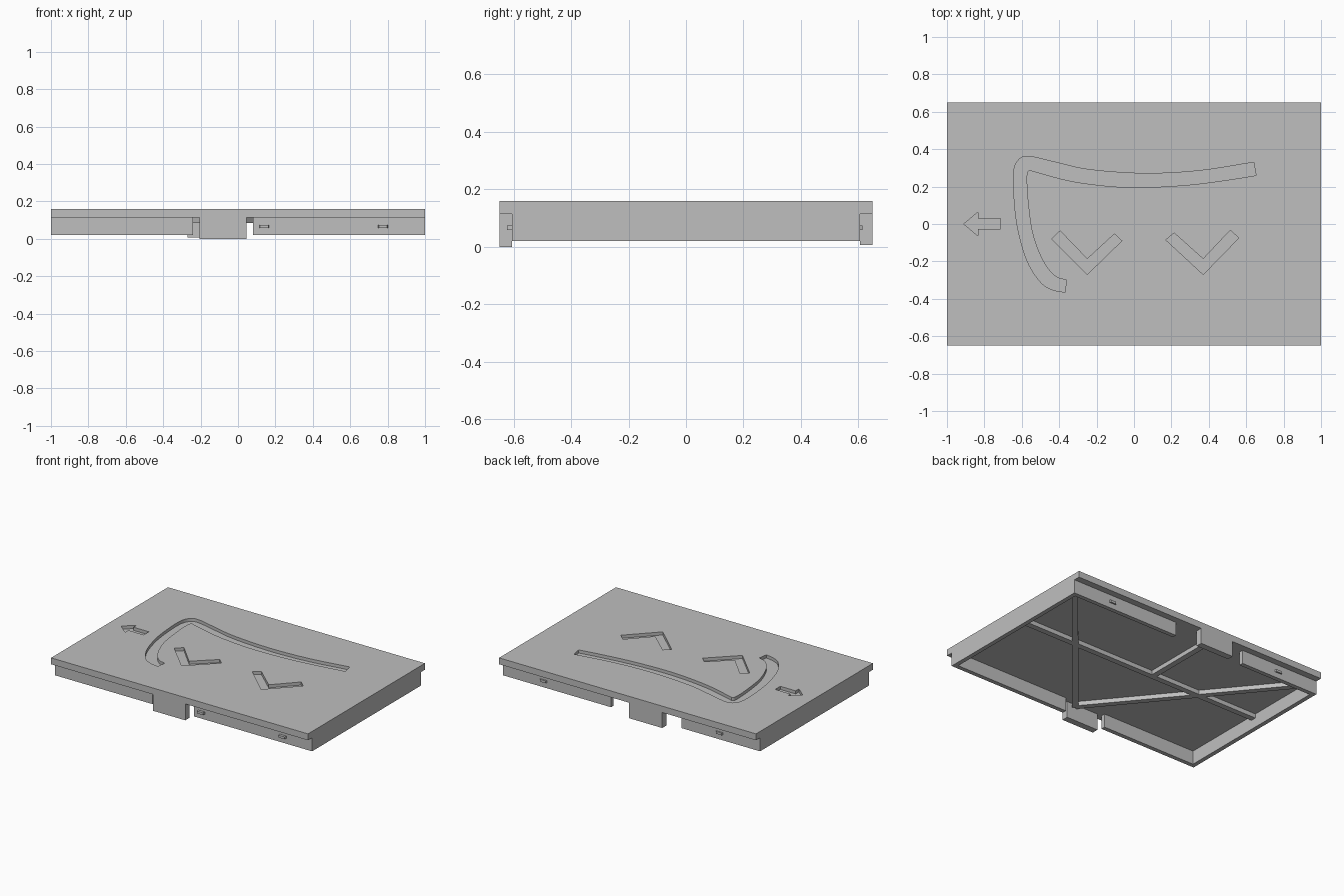
import bpy, bmesh, math
from mathutils import Vector

if "Cube" in bpy.data.objects:
    bpy.data.objects.remove(bpy.data.objects["Cube"])

grey = bpy.data.materials.new("light_grey")
grey.diffuse_color = (0.52, 0.52, 0.52, 1)
grey.use_nodes = True
grey.node_tree.nodes["Principled BSDF"].inputs["Base Color"].default_value = grey.diffuse_color


def finish(name, bm):
    bmesh.ops.recalc_face_normals(bm, faces=bm.faces)
    me = bpy.data.meshes.new(name)
    bm.to_mesh(me)
    bm.free()
    me.materials.append(grey)
    ob = bpy.data.objects.new(name, me)
    bpy.context.collection.objects.link(ob)
    return ob


def prism(name, outline, z0, z1):
    """Extrude an xy outline from z0 to z1."""
    bm = bmesh.new()
    face = bm.faces.new([bm.verts.new((x, y, z0)) for x, y in outline])
    ext = bmesh.ops.extrude_face_region(bm, geom=[face])["geom"]
    verts = [g for g in ext if isinstance(g, bmesh.types.BMVert)]
    bmesh.ops.translate(bm, vec=(0, 0, z1 - z0), verts=verts)
    return finish(name, bm)


def box(name, x0, x1, y0, y1, z0, z1):
    return prism(name, [(x0, y0), (x1, y0), (x1, y1), (x0, y1)], z0, z1)


def bar(name, a, b, width, z0, z1):
    a, b = Vector(a), Vector(b)
    d = (b - a).normalized()
    n = Vector((-d.y, d.x)) * width / 2
    return prism(name, [a - n, b - n, b + n, a + n], z0, z1)


def smooth(points, steps=5):
    """Catmull-Rom curve through the points."""
    p = [Vector(q) for q in points]
    p = [2 * p[0] - p[1]] + p + [2 * p[-1] - p[-2]]
    out = []
    for i in range(1, len(p) - 2):
        a, b, c, d = p[i - 1:i + 3]
        for s in range(steps):
            t = s / steps
            out.append(0.5 * (2 * b + (c - a) * t + (2 * a - 5 * b + 4 * c - d) * t * t
                              + (3 * b - a - 3 * c + d) * t ** 3))
    return out + [p[-2]]


TOP, UNDER, RIM = 0.16, 0.115, 0.02
EDGE, WALL, T = 0.65, 0.605, 0.03

# Top plate with engraved grooves
plate = box("top_plate", -1, 1, -EDGE, EDGE, UNDER, TOP)
arrow = [(-0.91, 0), (-0.835, -0.063), (-0.835, -0.027), (-0.715, -0.027),
         (-0.715, 0.03), (-0.835, 0.03), (-0.835, 0.063)]
left_chevron = [(-0.44, -0.08), (-0.25, -0.27), (-0.065, -0.09), (-0.105, -0.053),
                (-0.25, -0.187), (-0.395, -0.037)]
right_chevron = [(0.17, -0.085), (0.37, -0.27), (0.56, -0.075), (0.515, -0.033),
                 (0.37, -0.187), (0.215, -0.048)]
outer = smooth([(0.64, 0.33), (0.35, 0.285), (0.06, 0.27), (-0.235, 0.29), (-0.42, 0.33),
                (-0.56, 0.361), (-0.615, 0.345), (-0.643, 0.28), (-0.64, 0.13),
                (-0.62, -0.03), (-0.57, -0.2), (-0.5, -0.31), (-0.44, -0.35), (-0.37, -0.365)])
inner = smooth([(-0.36, -0.3), (-0.42, -0.28), (-0.485, -0.2), (-0.54, -0.06), (-0.565, 0.1),
                (-0.574, 0.25), (-0.56, 0.287), (-0.53, 0.28), (-0.34, 0.23), (-0.13, 0.202),
                (0.06, 0.196), (0.3, 0.21), (0.51, 0.237), (0.653, 0.26)])
cutters = [prism("groove_cutter", shape, TOP - 0.022, TOP + 0.05)
           for shape in (arrow, left_chevron, right_chevron, outer + inner)]
for c in cutters:
    m = plate.modifiers.new("groove", 'BOOLEAN')
    m.operation, m.solver, m.object = 'DIFFERENCE', 'EXACT', c
dg = bpy.context.evaluated_depsgraph_get()
cut_mesh = bpy.data.meshes.new_from_object(plate.evaluated_get(dg))
plate.modifiers.clear()
plate.data = cut_mesh
for c in cutters:
    bpy.data.objects.remove(c)

# Skirt walls, with gaps around the front and back tabs
for side, s in (("left", -1), ("right", 1)):
    x0, x1 = sorted((s, s * (1 - T)))
    box(side + "_wall", x0, x1, -WALL, WALL, RIM, UNDER)
for name, s, gap in (("front", -1, (-0.24, 0.08)), ("back", 1, (-0.39, 0.16))):
    y0, y1 = sorted((s * WALL, s * (WALL - T)))
    box(name + "_wall_left", -1 + T, gap[0], y0, y1, RIM, UNDER)
    box(name + "_wall_right", gap[1], 1 - T, y0, y1, RIM, UNDER)

# Hanging tabs
box("front_tab", -0.205, 0.045, -EDGE, -WALL, 0, UNDER)
box("back_tab", -0.27, -0.01, WALL, EDGE, 0.006, UNDER)

# Small snap lugs with sloped ends
for name, s, out, xs in (("front", -1, 0.018, (-0.78, 0.14, 0.775)),
                         ("back", 1, 0.01, (-0.685, 0.685))):
    for x in xs:
        if name == "front" and x < 0:
            continue
        y0, y1 = s * WALL, s * (WALL + out)
        prism(name + "_lug", [(x - 0.026, y0), (x + 0.026, y0), (x + 0.022, y1), (x - 0.022, y1)],
              0.058, 0.074)

# Stiffening ribs under the plate
RIB = 0.085
bar("middle_rib", (-0.98, 0.02), (0.98, 0.02), 0.04, RIB, UNDER)
bar("back_rib", (-0.135, 0.02), (-0.135, WALL), 0.04, RIB, UNDER)
for side, s in (("left", -1), ("right", 1)):
    bar(side + "_diagonal_rib", (-0.01, -0.59), (s * 0.975, 0.58), 0.04, RIB, UNDER)
